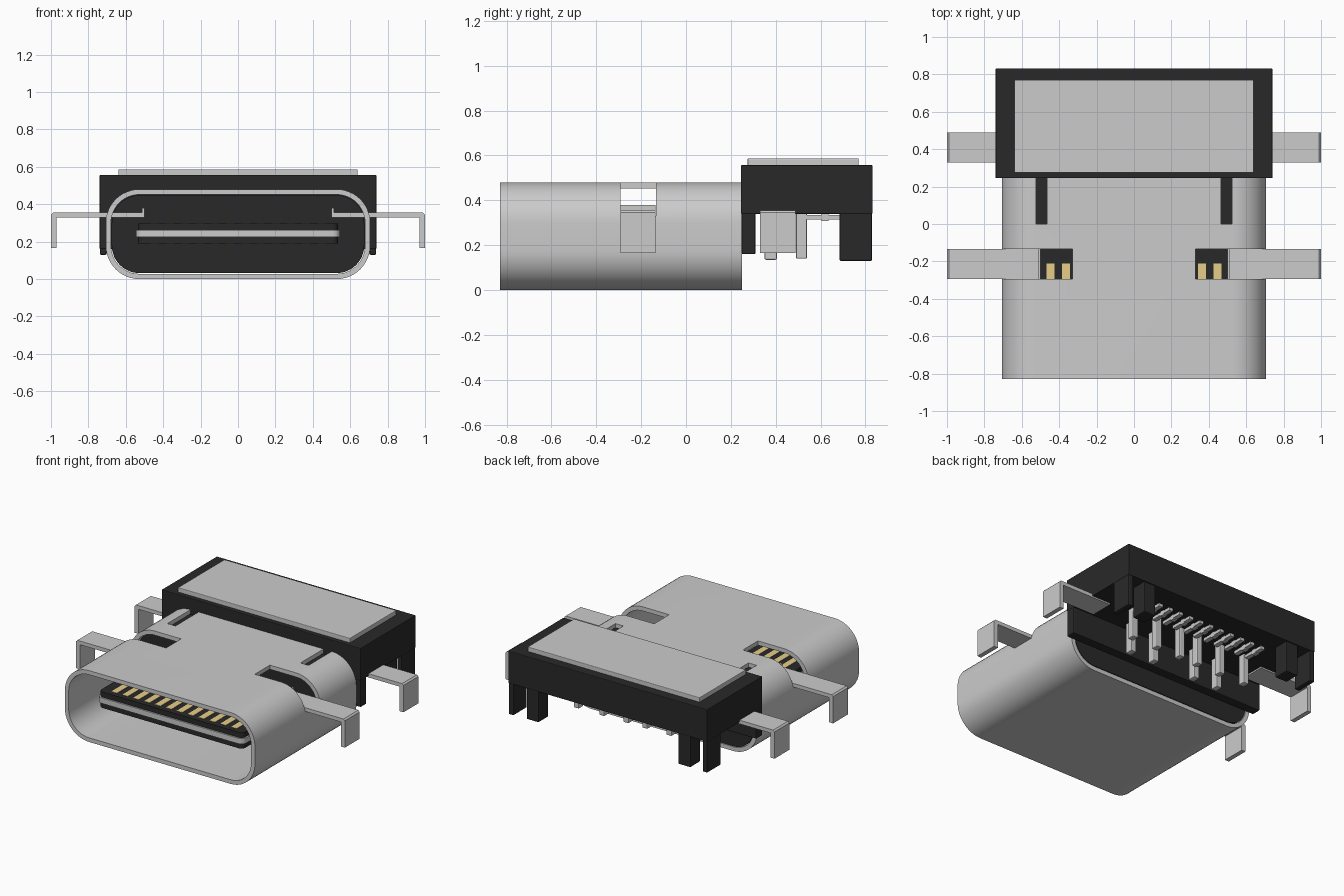
import bpy, bmesh, math

if "Cube" in bpy.data.objects:
    bpy.data.objects.remove(bpy.data.objects["Cube"])


def material(name, color):
    m = bpy.data.materials.new(name)
    m.diffuse_color = (*color, 1)
    m.use_nodes = True
    m.node_tree.nodes["Principled BSDF"].inputs["Base Color"].default_value = m.diffuse_color
    return m


BLACK = material("black_plastic", (0.022, 0.022, 0.022))
GOLD = material("gold_contact", (0.8, 0.62, 0.25))


def finish(name, bm, mat=None, bevel=0):
    bmesh.ops.recalc_face_normals(bm, faces=bm.faces)
    me = bpy.data.meshes.new(name)
    bm.to_mesh(me)
    bm.free()
    ob = bpy.data.objects.new(name, me)
    bpy.context.collection.objects.link(ob)
    if mat:
        me.materials.append(mat)
    if bevel:
        b = ob.modifiers.new("bevel", "BEVEL")
        b.width, b.segments = bevel, 2
    return ob


def boxes(name, specs, mat=None, bevel=0):
    """One object from boxes given as (x0, x1, y0, y1, z0, z1)."""
    bm = bmesh.new()
    for x0, x1, y0, y1, z0, z1 in specs:
        vs = bmesh.ops.create_cube(bm, size=1)["verts"]
        for v in vs:
            v.co.x = (x0 + x1) / 2 + v.co.x * (x1 - x0)
            v.co.y = (y0 + y1) / 2 + v.co.y * (y1 - y0)
            v.co.z = (z0 + z1) / 2 + v.co.z * (z1 - z0)
    return finish(name, bm, mat, bevel)


def sides(specs):
    """Repeat boxes on the opposite x side."""
    return specs + [(-b, -a, *rest) for a, b, *rest in specs]


def rounded(hw, hh, r, n=12):
    """Rounded rectangle outline, centred on the origin."""
    pts = []
    for i, (sx, sy) in enumerate([(1, 1), (-1, 1), (-1, -1), (1, -1)]):
        for k in range(n + 1):
            a = math.pi / 2 * (i + k / n)
            pts.append((sx * (hw - r) + r * math.cos(a), sy * (hh - r) + r * math.sin(a)))
    return pts


def prism(name, pts, place, length, mat=None, bevel=0):
    """Extrude an outline; place maps its 2D points into space."""
    bm = bmesh.new()
    f = bm.faces.new([bm.verts.new(place(*p)) for p in pts])
    new = bmesh.ops.extrude_face_region(bm, geom=[f])["geom"]
    bmesh.ops.translate(bm, vec=length, verts=[v for v in new if isinstance(v, bmesh.types.BMVert)])
    return finish(name, bm, mat, bevel)


def smooth(ob):
    bpy.ops.object.select_all(action="DESELECT")
    ob.select_set(True)
    bpy.context.view_layer.objects.active = ob
    bpy.ops.object.shade_smooth_by_angle(angle=math.radians(30))


# shell: hollow rounded tube
HW, HH, T, R, ZC = 0.707, 0.24, 0.028, 0.18, 0.24
bm = bmesh.new()
outer, inner = rounded(HW, HH, R), rounded(HW - T, HH - T, R - T)
rings = [[bm.verts.new((x, y, z + ZC)) for x, z in pts]
         for pts, y in ((outer, -0.83), (outer, 0.25), (inner, 0.25), (inner, -0.83))]
count = len(outer)
for i in range(4):
    a, b = rings[i], rings[(i + 1) % 4]
    for k in range(count):
        j = (k + 1) % count
        bm.faces.new((a[k], a[j], b[j], b[k]))
shell = finish("shell", bm)

# side windows and rear slots in the shell
cutter = boxes("shell_cutter", sides([(0.33, 0.8, -0.293, -0.133, 0.33, 0.6),
                                      (0.465, 0.525, 0.0, 0.3, 0.44, 0.6)]))
cutter.hide_render = True
mod = shell.modifiers.new("cut", "BOOLEAN")
mod.operation, mod.solver, mod.object = "DIFFERENCE", "EXACT", cutter
bpy.context.view_layer.objects.active = shell
bpy.ops.object.modifier_apply(modifier="cut")
bpy.data.objects.remove(cutter)
smooth(shell)

# plastic core filling the back of the shell
core = prism("inner_core", rounded(HW - T - 0.004, HH - T - 0.004, R - T - 0.004),
             lambda x, z: (x, -0.1, z + ZC), (0, 0.35, 0), BLACK)
smooth(core)

# tongue: two plastic halves around a metal mid plate
for name, z in (("tongue_upper", 0.262), ("tongue_lower", 0.19)):
    t = prism(name, rounded(0.535, 0.325, 0.03, 5), lambda x, y, z=z: (x, y - 0.39, z),
              (0, 0, 0.035), BLACK)
    smooth(t)
plate = prism("tongue_mid_plate", rounded(0.545, 0.33, 0.04, 5),
              lambda x, y: (x, y - 0.395, 0.225), (0, 0, 0.037))
smooth(plate)

# gold contacts on both tongue faces
columns = [(k - 5.5) * 0.081 for k in range(12)]
boxes("gold_contacts", [(x - 0.021, x + 0.021, -0.68, -0.21, z, z + 0.006)
                        for x in columns for z in (0.293, 0.188)], GOLD)

# bent mounting legs
for s, side in ((1, "right"), (-1, "left")):
    tail = [(0.97, 0.33), (0.97, 0.165), (1.0, 0.165), (1.0, 0.345), (0.99, 0.355)]
    front = [(0.5, 0.33)] + tail + [(0.512, 0.355), (0.512, 0.38), (0.5, 0.38)]
    rear = [(0.6, 0.33)] + tail + [(0.6, 0.355)]
    for name, pts, y in (("front_leg_", front, -0.293), ("rear_leg_", rear, 0.33)):
        prism(name + side, pts, lambda x, z, y=y: (s * x, y, z), (0, 0.158, 0))

# rear housing with front wall and standing feet
boxes("rear_housing", [(-0.74, 0.74, 0.245, 0.832, 0.34, 0.557)], BLACK, 0.004)
boxes("housing_front_wall", [(-0.74, 0.74, 0.247, 0.31, 0.16, 0.345)], BLACK, 0.006)
boxes("housing_feet", sides([(0.703, 0.739, 0.685, 0.83, 0.13, 0.345),
                             (0.52, 0.61, 0.72, 0.825, 0.13, 0.345)]), BLACK, 0.006)

# metal cover on top of the housing
boxes("top_cover", [(-0.64, 0.64, 0.275, 0.77, 0.55, 0.587)], None, 0.004)

# soldering pins under the housing
boxes("through_pins",
      sides([(x - 0.02, x + 0.02, 0.49, 0.54, 0.14, 0.35) for x in (0.07, 0.25, 0.44)]
            + [(x - 0.02, x + 0.02, 0.35, 0.405, 0.135, 0.35) for x in (0.16, 0.34)]),
      None, 0.006)
boxes("surface_pins", [(x - 0.015, x + 0.015, 0.53, 0.69, 0.315, 0.335) for x in columns]
      + [(x - 0.015, x + 0.015, 0.605, 0.635, 0.308, 0.345) for x in columns])
